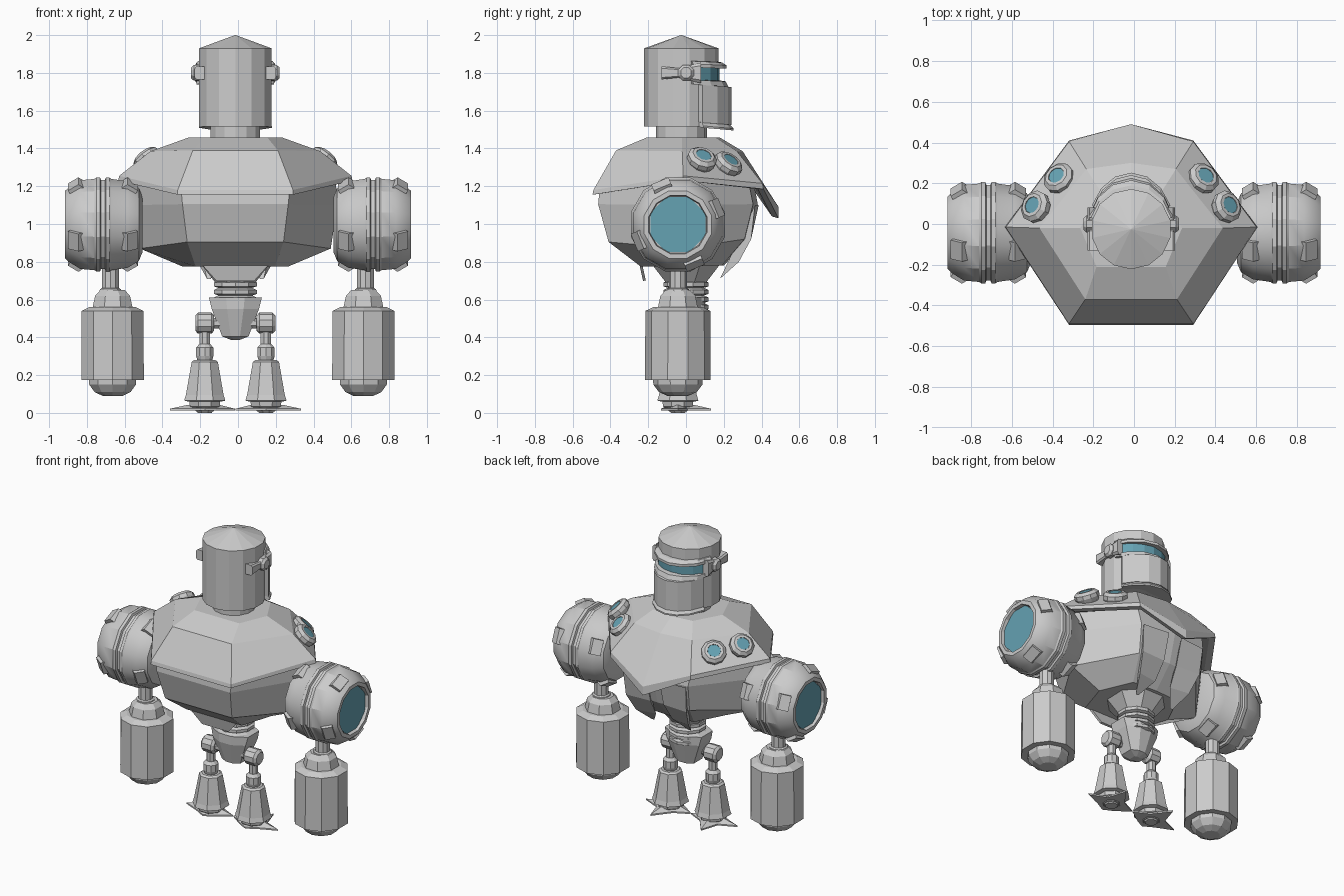
import bpy, bmesh, math
from mathutils import Vector, Matrix

if "Cube" in bpy.data.objects:
    bpy.data.objects.remove(bpy.data.objects["Cube"])

CX = -0.014   # centre line of head, body and legs
AY = -0.043   # depth of the arms and legs

blue = bpy.data.materials.new("glass_blue")
blue.diffuse_color = (0.13, 0.36, 0.45, 1)
blue.use_nodes = True
blue.node_tree.nodes["Principled BSDF"].inputs["Base Color"].default_value = blue.diffuse_color


def finish(name, bm, mat=None, smooth=None):
    bmesh.ops.recalc_face_normals(bm, faces=bm.faces)
    me = bpy.data.meshes.new(name)
    bm.to_mesh(me)
    bm.free()
    ob = bpy.data.objects.new(name, me)
    bpy.context.collection.objects.link(ob)
    if mat:
        me.materials.append(mat)
    if smooth:
        bpy.ops.object.select_all(action='DESELECT')
        ob.select_set(True)
        bpy.context.view_layer.objects.active = ob
        bpy.ops.object.shade_smooth_by_angle(angle=math.radians(smooth))
    return ob


def loft(name, rings, mat=None, smooth=None):
    """Skin equal-length rings of points and cap both ends."""
    bm = bmesh.new()
    vs = [[bm.verts.new(p) for p in r] for r in rings]
    n = len(rings[0])
    for a, b in zip(vs, vs[1:]):
        for i in range(n):
            j = (i + 1) % n
            bm.faces.new((a[i], a[j], b[j], b[i]))
    bm.faces.new(vs[0])
    bm.faces.new(vs[-1])
    return finish(name, bm, mat, smooth)


def lathe(name, profile, n, origin, axis=(0, 0, 1), mat=None, smooth=None):
    """Turn (radius, height) pairs about an axis through origin."""
    m = Matrix.Translation(origin) @ Vector(axis).to_track_quat('Z', 'Y').to_matrix().to_4x4()
    off = math.pi / n
    rings = [[m @ Vector((r * math.cos(off + k * math.tau / n),
                          r * math.sin(off + k * math.tau / n), h)) for k in range(n)]
             for r, h in profile]
    return loft(name, rings, mat, smooth)


def plate(name, pts, t, mat=None):
    """Thin sheet from a polygon, given thickness."""
    bm = bmesh.new()
    bm.faces.new([bm.verts.new(p) for p in pts])
    ob = finish(name, bm, mat)
    mod = ob.modifiers.new("thick", 'SOLIDIFY')
    mod.thickness = t
    mod.offset = 0
    return ob


def body_ring(front, side, back, mid):
    """Seven-sided symmetric ring: front, side and back corners plus a back middle point."""
    right = [front, side, back]
    left = [(-x, y, z) for x, y, z in reversed(right)]
    return [(x + CX, y, z) for x, y, z in right + [(0, *mid)] + left]


# Upper body shell with overhanging rim
loft("body_shell", [
    body_ring((.17, -.21, 1.457), (.25, -.02, 1.457), (.15, .16, 1.457), (.18, 1.457)),
    body_ring((.225, -.37, 1.39), (.45, -.02, 1.385), (.22, .27, 1.385), (.30, 1.385)),
    body_ring((.305, -.49, 1.18), (.615, -.015, 1.255), (.305, .405, 1.215), (.49, 1.09)),
    body_ring((.305, -.495, 1.155), (.62, -.015, 1.23), (.305, .41, 1.185), (.49, 1.03)),
    body_ring((.28, -.46, 1.16), (.57, -.015, 1.23), (.28, .38, 1.185), (.455, 1.04)),
    body_ring((.26, -.43, 1.20), (.50, -.015, 1.25), (.26, .33, 1.22), (.36, 1.20)),
])
# Lower body
loft("body_lower", [
    body_ring((.29, -.455, 1.21), (.53, -.02, 1.26), (.26, .33, 1.23), (.36, 1.21)),
    body_ring((.28, -.465, 1.105), (.54, -.02, 1.10), (.25, .355, 1.105), (.38, 1.105)),
    body_ring((.255, -.41, .905), (.505, -.02, .87), (.23, .31, .92), (.33, .92)),
    body_ring((.21, -.24, .775), (.28, -.02, .775), (.18, .19, .78), (.20, .78)),
])
# Skirt plates below the body
plate("skirt_front", [(CX - .18, -.24, .79), (CX + .18, -.24, .79),
                      (CX + .10, -.22, .70), (CX - .10, -.22, .70)], .015)
for s in (-1, 1):
    p = lambda x, y, z: (CX + s * x, y, z)
    loft("skirt_back", [
        [p(.05, .385, 1.10), p(.05, .335, .92), p(.06, .26, .80), p(.13, .18, .71)],
        [p(.24, .365, 1.10), p(.23, .345, .92), p(.20, .28, .80), p(.15, .18, .71)],
    ])

# Waist funnel, ribbed spine and pelvis
lathe("waist_funnel", [(.19, .78), (.115, .69)], 8, (CX, 0, 0))
rib = [(.10, .70)]
for k in range(4):
    z = .69 - k * .04
    rib += [(.12, z), (.12, z - .02), (.095, z - .028)]
lathe("waist_spine", rib, 10, (CX, .0, 0))


def box_ring(w, y0, y1, z):
    c = .35 * w
    return [(CX + x, y, z) for x, y in ((-w, y0 + c), (-c, y0), (c, y0), (w, y0 + c),
                                        (w, y1 - c), (c, y1), (-c, y1), (-w, y1 - c))]


loft("pelvis", [box_ring(.14, -.12, .10, .61), box_ring(.125, -.12, .10, .55),
                box_ring(.07, -.08, .06, .405), box_ring(.02, -.04, .02, .385)])

# Neck and head
lathe("neck", [(.135, 1.44), (.135, 1.515)], 14, (CX, -.025, 0))
lathe("head", [(.197, 1.515), (.197, 1.93), (.002, 2.0)], 14, (CX, -.025, 0))


def arc_band(name, r_in, half, rings, mat=None, n=6):
    """Curved band round the face side: rings hold (depth, width, z, front drop)."""
    out = []
    for d, w, z, drop in rings:
        a = [math.radians(90 - half + 2 * half * k / n) for k in range(n + 1)]
        outer = [(CX + w * math.cos(t), -.025 + d * math.sin(t), z - drop * math.sin(t)) for t in a]
        inner = [(CX + r_in * math.cos(t), -.025 + r_in * math.sin(t), z) for t in reversed(a)]
        out.append(outer + inner)
    return loft(name, out, mat)


arc_band("face_mask", .17, 65, [(.265, .205, 1.745, .02), (.265, .205, 1.545, .02)])
arc_band("chin_lip", .15, 65, [(.26, .20, 1.545, .02), (.277, .213, 1.53, .025),
                               (.277, .213, 1.52, .025)])
arc_band("visor", .17, 60, [(.203, .203, 1.84, 0), (.203, .203, 1.73, 0)], blue)
arc_band("brow", .17, 75, [(.215, .205, 1.865, .01), (.24, .213, 1.85, .01), (.24, .213, 1.832, .01)])
arc_band("cheek_rim", .17, 75, [(.235, .213, 1.765, .01), (.25, .213, 1.745, .02)])

for s in (-1, 1):
    # Ear fittings on the sides of the head
    ex = CX + s * .185
    loft("ear_bracket", [[(ex + s * d, y, 1.80 + z) for y, z in
                          ((-.13, -.035 * k), (-.04, -.025 * k), (.08, -.055 * k),
                           (.08, .055 * k), (-.04, .025 * k), (-.13, .035 * k))]
                         for d, k in ((-.04, 1), (.02, 1), (.03, .7))])
    lathe("ear_bolt", [(.045, 0), (.045, .035), (.03, .05)], 8, (ex, 0, 1.80), (s, 0, 0))

    # Round lamps on the shell
    for x, y, z, ax in ((.355, .225, 1.32, (.45, .5, .74)), (.47, .085, 1.345, (.6, .3, .74))):
        o, ax = (CX + s * x, y, z), (s * ax[0], ax[1], ax[2])
        lathe("lamp", [(.06, -.05), (.08, -.012), (.08, .012), (.06, .03), (.043, .03), (.043, .02)],
              10, o, ax)
        lathe("lamp_glass", [(.043, .015), (.043, .027)], 8, o, ax, blue)

    # Shoulder barrel with a recessed window on the outer end
    o = (0, AY, 1.0)
    o = (s * .715, AY, .997)
    lathe("shoulder", [(.15, -.21), (.20, -.19), (.237, -.13), (.25, -.045), (.257, -.035),
                       (.257, -.015), (.243, -.01), (.243, .01), (.257, .015), (.257, .035),
                       (.25, .045), (.243, .12), (.205, .18), (.185, .20), (.16, .20), (.155, .175)],
          12, o, (s, 0, 0), None, 28)
    lathe("shoulder_window", [(.158, .16), (.158, .182)], 8, o, (s, 0, 0), blue)
    for a in range(8):
        t = (a + .5) * math.tau / 8
        u = Vector((0, math.cos(t), math.sin(t)))
        v = Vector((0, -math.sin(t), math.cos(t)))
        c = Vector(o)
        for e in (-1, 1):   # raised lugs at the ends of the barrel
            if a % 2 == 0:
                loft("shoulder_lug", [[c + Vector((s * e * h, 0, 0)) + u * r + v * w for h, r in
                                       ((.10, .23), (.13, .25), (.185, .215), (.17, .19))]
                                      for w in (-.05, .05)])

    # Arm: rod, elbow, collar, forearm and rounded fist
    ox = s * .675
    lathe("upper_arm", [(.047, .63), (.047, .78)], 10, (ox, AY, 0))
    lathe("elbow", [(.03, .67), (.058, .655), (.07, .62), (.085, .58)], 10, (ox, AY, 0))
    ox = s * .664
    lathe("arm_collar", [(.07, .65), (.10, .62), (.115, .555), (.115, .53)], 8, (ox, AY, 0))
    lathe("forearm", [(.13, .56), (.172, .54), (.174, .175), (.13, .175)], 10, (ox, AY, 0))
    lathe("fist", [(.132, .19), (.13, .15), (.10, .11), (.055, .09)], 10, (ox, AY, 0))

    # Leg: hip joint, thigh, knee, flared shin, ankle and pointed foot plate
    lx = CX + s * .162
    lathe("hip_axle", [(.03, -.12), (.03, .02)], 8, (lx, AY, .475), (s, 0, 0))
    lathe("hip_joint", [(.04, -.05), (.056, -.035), (.056, .035), (.04, .05)], 10,
          (lx, AY, .475), (s, 0, 0))
    lathe("thigh", [(.03, .33), (.03, .45)], 8, (lx, AY, 0))
    lathe("knee", [(.03, .365), (.048, .345), (.048, .30), (.035, .26)], 10, (lx, AY, 0))
    lathe("shin", [(.06, .28), (.075, .27), (.108, .095), (.118, .065), (.095, .06)], 8, (lx, AY, 0))
    lathe("ankle", [(.09, .07), (.085, .035), (.05, .008)], 8, (lx, AY, 0))
    star = [(.185, .0), (.07, .05), (.03, .175), (-.06, .06),
            (-.16, .01), (-.06, -.06), (.0, -.09), (.07, -.05)]
    loft("foot_plate", [[(lx + s * x * k, AY + y * k, z) for x, y in star]
                        for k, z in ((1, .012), (1, .022), (.5, .042))])
    lathe("foot_pad", [(.04, 0), (.05, .015)], 8, (lx, AY, 0))
